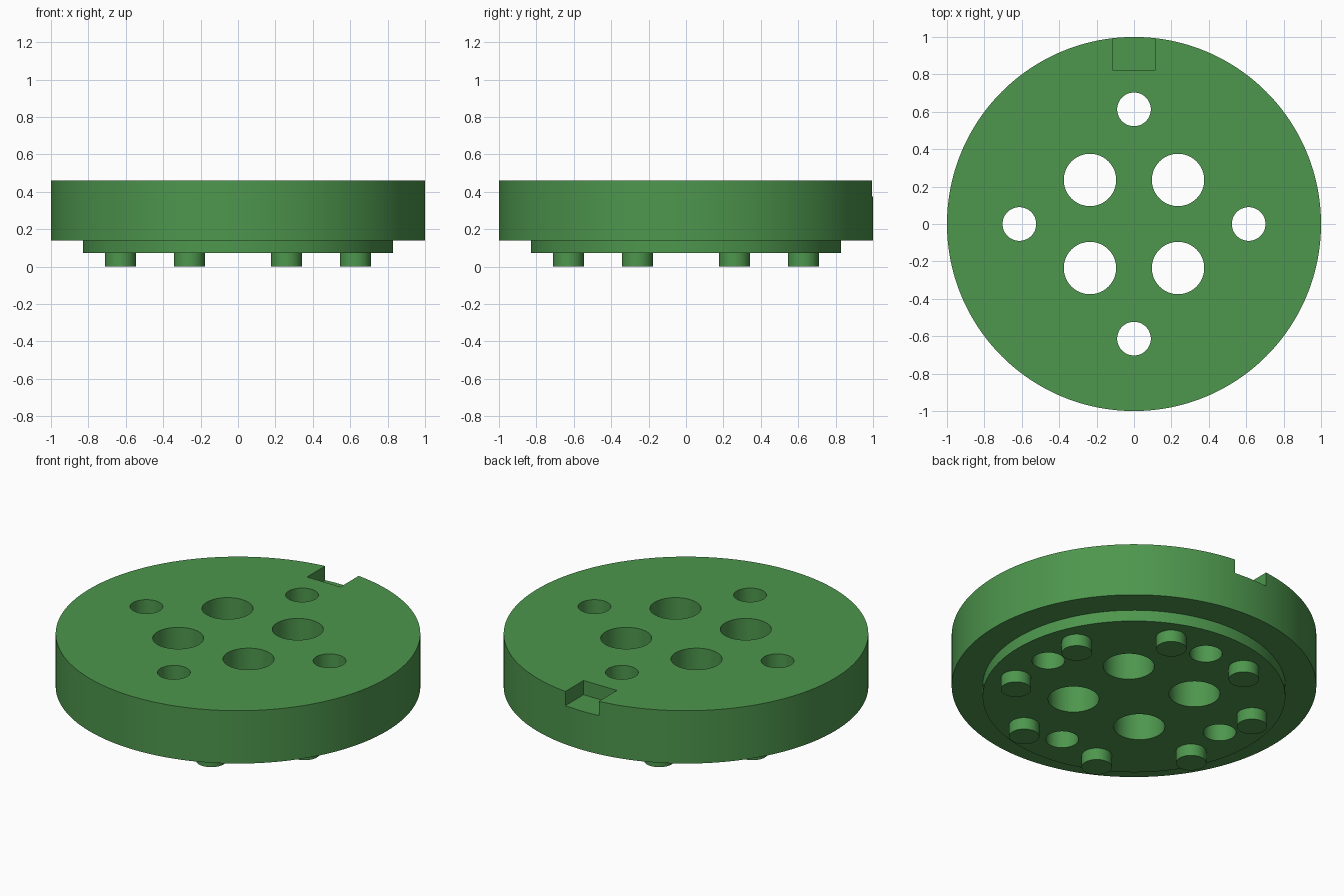
import bpy
import math

if "Cube" in bpy.data.objects:
    bpy.data.objects.remove(bpy.data.objects["Cube"])

green = bpy.data.materials.new("green")
green.diffuse_color = (0.075, 0.305, 0.075, 1)
green.use_nodes = True
green.node_tree.nodes["Principled BSDF"].inputs["Base Color"].default_value = green.diffuse_color


def cylinder(name, radius, z0, z1, x=0, y=0, sides=64):
    bpy.ops.mesh.primitive_cylinder_add(vertices=sides, radius=radius, depth=z1 - z0,
                                        location=(x, y, (z0 + z1) / 2))
    ob = bpy.context.object
    ob.name = name
    ob.data.materials.append(green)
    return ob


def combine(target, tool, operation):
    mod = target.modifiers.new(operation.lower(), 'BOOLEAN')
    mod.operation = operation
    mod.solver = 'EXACT'
    mod.object = tool
    bpy.context.view_layer.objects.active = target
    bpy.ops.object.modifier_apply(modifier=mod.name)
    bpy.data.objects.remove(tool, do_unlink=True)


# Wide disc with a narrower step below
body = cylinder("disc_body", 1.0, 0.14, 0.46, sides=192)
combine(body, cylinder("lower_step", 0.83, 0.072, 0.2, sides=192), 'UNION')

# Ring of eight round feet
for i in range(8):
    a = math.radians(22.5 + 45 * i)
    foot = cylinder("foot", 0.083, 0, 0.11, 0.679 * math.cos(a), 0.679 * math.sin(a))
    combine(body, foot, 'UNION')

# Four large and four small through holes
for i in range(4):
    a = math.radians(90 * i)
    b = a + math.radians(45)
    small = cylinder("small_hole", 0.09, -0.2, 0.7, 0.613 * math.cos(a), 0.613 * math.sin(a))
    combine(body, small, 'DIFFERENCE')
    large = cylinder("large_hole", 0.14, -0.2, 0.7, 0.333 * math.cos(b), 0.333 * math.sin(b))
    combine(body, large, 'DIFFERENCE')

# Locating notch in the top rear edge
bpy.ops.mesh.primitive_cube_add(size=1, location=(0, 0.97, 0.474))
notch = bpy.context.object
notch.name = "notch"
notch.scale = (0.224, 0.3, 0.2)
notch.data.materials.append(green)
combine(body, notch, 'DIFFERENCE')

# Smooth walls with crisp edges
bpy.ops.object.select_all(action='DESELECT')
body.select_set(True)
bpy.context.view_layer.objects.active = body
bpy.ops.object.shade_smooth_by_angle(angle=math.radians(30))
